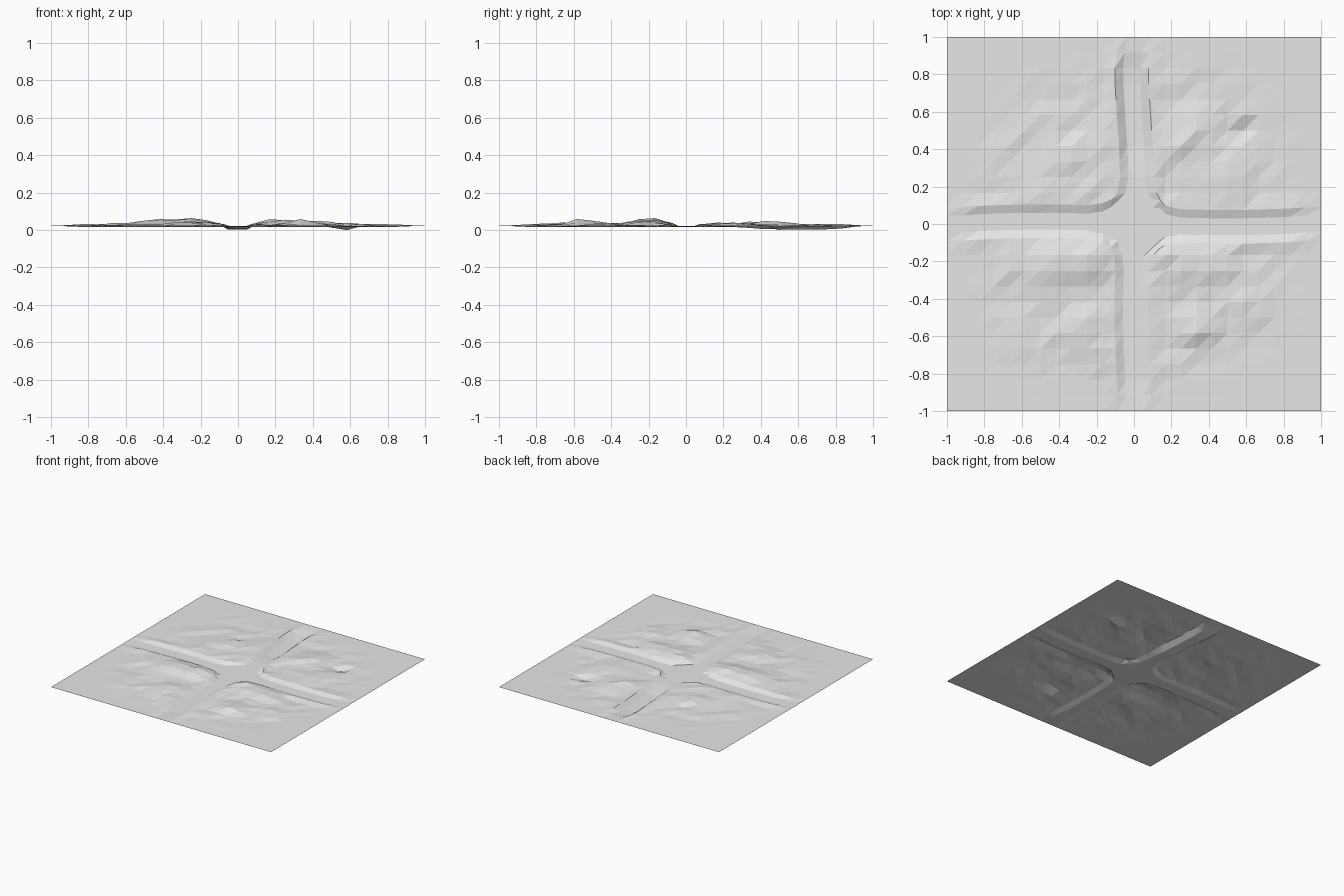
import bpy, bmesh, math, random

if "Cube" in bpy.data.objects:
    bpy.data.objects.remove(bpy.data.objects["Cube"])

random.seed(7)
BASE = 0.023

# grid lines: even twelfths, with channel-floor and bank-top lines near the middle
outer = [k / 12 for k in range(2, 13)]
lines = [-v for v in reversed(outer)] + [-0.09, -0.045, 0.0, 0.045, 0.09] + outer

# hills and hollows: x, y, height, radius
bumps = [
    (-0.42, -0.20, 0.036, 0.12), (-0.22, -0.20, 0.040, 0.11), (-0.62, -0.22, 0.014, 0.10),
    (-0.25, -0.55, 0.022, 0.12), (-0.60, -0.62, 0.012, 0.12), (-0.12, -0.70, 0.012, 0.08),
    (0.33, -0.54, 0.036, 0.11), (0.25, -0.20, 0.034, 0.13), (0.45, -0.24, 0.026, 0.09),
    (0.62, -0.42, 0.012, 0.10), (0.14, -0.12, 0.018, 0.06),
    (0.25, 0.42, 0.020, 0.12), (0.50, 0.25, 0.016, 0.12), (0.36, 0.55, 0.013, 0.08),
    (0.56, 0.50, -0.024, 0.06), (0.68, 0.58, 0.008, 0.08),
    (-0.33, 0.36, 0.019, 0.10), (-0.16, 0.42, 0.017, 0.08), (-0.50, 0.22, 0.014, 0.11),
    (-0.22, 0.20, 0.016, 0.09), (-0.60, 0.50, 0.008, 0.10),
]


def fade(v, start, end):
    t = min(1, max(0, (v - start) / (end - start)))
    return 1 - t * t * (3 - 2 * t)


def shift(across, along, wob):
    """Meander and widen the lines that border a channel."""
    if abs(across) > 0.1:
        return across
    flare = 1 + 1.0 * fade(abs(along), 0.05, 0.24) * (abs(across) > 0)
    end = fade(abs(along), 0.8, 1.0)
    if abs(across) > 0.06:
        flare = 1 + 0.5 * (flare - 1)
    return across * flare + 0.015 * wob * end


def height(x, y, u, v):
    edge = fade(max(abs(x), abs(y)), 0.70, 0.96) * fade(math.hypot(x, y), 0.75, 1.1)
    hill = sum(h * math.exp(-((x - a) ** 2 + (y - b) ** 2) / (r * r)) for a, b, h, r in bumps)
    hill += random.uniform(-0.005, 0.006)
    end = fade(max(abs(x), abs(y)), 0.84, 0.98)
    in_x, in_y = abs(v) < 0.06, abs(u) < 0.06
    if in_x or in_y:                       # channel floor
        z = -0.006 * end
        if in_y and y > 0.2:               # deeper northern arm
            z -= 0.010 * fade(abs(y - 0.6), 0.15, 0.35)
        return BASE + z
    if abs(u) < 0.1 or abs(v) < 0.1:       # bank tops
        return BASE + 0.008 * end + 0.45 * max(hill, 0) * edge
    return BASE + hill * edge


# terrain sheet with one diagonal direction
bm = bmesh.new()
grid = []
for v in lines:
    row = []
    for u in lines:
        x = shift(u, v, math.sin(4.5 * v + 0.6))
        y = shift(v, u, -math.sin(3.2 * u))
        row.append(bm.verts.new((x, y, height(x, y, u, v))))
    grid.append(row)
low = min(p.co.z for p in bm.verts)
for p in bm.verts:
    if max(abs(p.co.x), abs(p.co.y)) < 0.999:
        p.co.z = max(p.co.z - low * fade(p.co.z, 0.004, 0.02), 0.0)
for j in range(len(lines) - 1):
    for i in range(len(lines) - 1):
        a, b = grid[j][i], grid[j][i + 1]
        c, d = grid[j + 1][i + 1], grid[j + 1][i]
        bm.faces.new((a, b, c))
        bm.faces.new((a, c, d))
mesh = bpy.data.meshes.new("terrain_tile")
bm.to_mesh(mesh)
bm.free()

# plain grey ground
mat = bpy.data.materials.new("light_grey")
mat.diffuse_color = (0.8, 0.8, 0.8, 1)
mat.use_nodes = True
mat.node_tree.nodes["Principled BSDF"].inputs["Base Color"].default_value = mat.diffuse_color
mesh.materials.append(mat)
obj = bpy.data.objects.new("terrain_tile", mesh)
bpy.context.collection.objects.link(obj)
